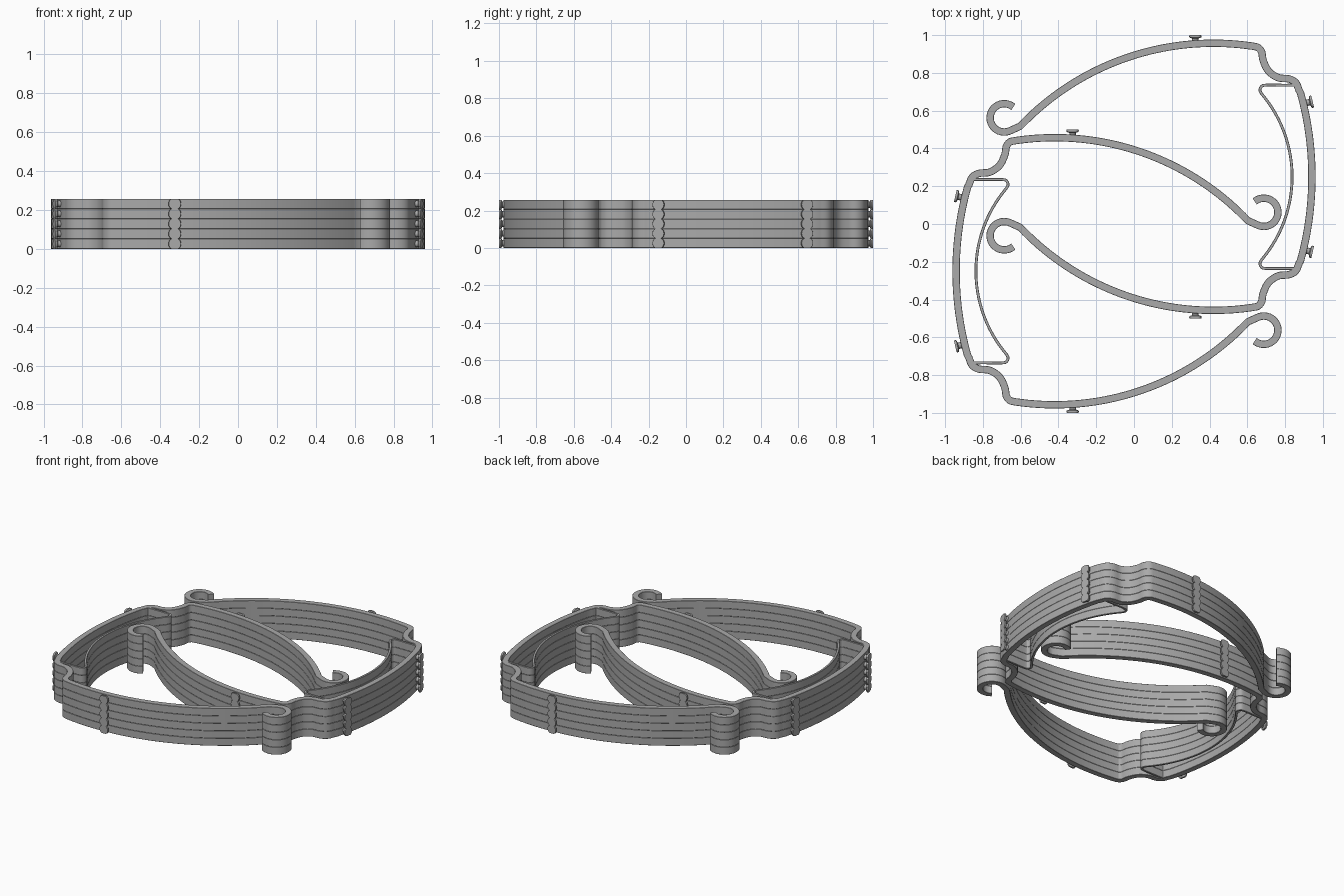
import bpy, bmesh
from math import sin, cos, pi, radians, sqrt, atan2
from mathutils import Vector, Matrix

if "Cube" in bpy.data.objects:
    bpy.data.objects.remove(bpy.data.objects["Cube"])

LAYERS, HEIGHT = 5, 0.2575
STEP = HEIGHT / LAYERS
MID = 0.25                      # mirror line of one clip

grey = bpy.data.materials.new("plain_grey")
grey.diffuse_color = (0.4, 0.4, 0.4, 1)
grey.use_nodes = True
grey.node_tree.nodes["Principled BSDF"].inputs["Base Color"].default_value = (0.4, 0.4, 0.4, 1)


def arc(cx, cy, r, a0, a1, n):
    """Points on a circle, angles in degrees."""
    return [Vector((cx + r * cos(radians(a0 + (a1 - a0) * i / n)),
                    cy + r * sin(radians(a0 + (a1 - a0) * i / n)))) for i in range(n + 1)]


def smooth(points, n=5):
    """Catmull-Rom curve through the points."""
    p = [Vector(q) for q in points]
    p = [2 * p[0] - p[1]] + p + [2 * p[-1] - p[-2]]
    out = []
    for a, b, c, d in zip(p, p[1:], p[2:], p[3:]):
        for i in range(n):
            t = i / n
            out.append(0.5 * (2 * b + (c - a) * t + (2 * a - 5 * b + 4 * c - d) * t * t
                              + (3 * b - a - 3 * c + d) * t ** 3))
    return out + [p[-2]]


def mirrored(half):
    return half + [Vector((p.x, 2 * MID - p.y)) for p in reversed(half[:-1])]


def finish(bm, name, turn):
    """Make an object, turn it about z and stack it in layers."""
    bmesh.ops.recalc_face_normals(bm, faces=bm.faces)
    bm.transform(Matrix.Rotation(turn, 4, "Z"))
    mesh = bpy.data.meshes.new(name)
    bm.to_mesh(mesh)
    bm.free()
    mesh.materials.append(grey)
    ob = bpy.data.objects.new(name, mesh)
    bpy.context.collection.objects.link(ob)
    bpy.context.view_layer.objects.active = ob
    ob.select_set(True)
    bpy.ops.object.shade_smooth_by_angle(angle=radians(30))
    ob.select_set(False)
    stack = ob.modifiers.new("stack", "ARRAY")
    stack.count = LAYERS
    stack.use_relative_offset = False
    stack.use_constant_offset = True
    stack.constant_offset_displace = (0, 0, STEP)


def ribbon(path, width, name, turn):
    """Sweep one chamfered layer section along a flat path."""
    w, c = width / 2, 0.0015
    section = [(-w + c, 0), (w - c, 0), (w, c), (w, STEP - c),
               (w - c, STEP), (-w + c, STEP), (-w, STEP - c), (-w, c)]
    bm = bmesh.new()
    rings = []
    for i, p in enumerate(path):
        t = (path[min(i + 1, len(path) - 1)] - path[max(i - 1, 0)]).normalized()
        n = Vector((t.y, -t.x))
        rings.append([bm.verts.new((p.x + n.x * o, p.y + n.y * o, z)) for o, z in section])
    for a, b in zip(rings, rings[1:]):
        for k in range(len(section)):
            j = (k + 1) % len(section)
            bm.faces.new((a[k], a[j], b[j], b[k]))
    bm.faces.new(rings[0])
    bm.faces.new(rings[-1])
    finish(bm, name, turn)


def stud(x, y, angle, name, turn):
    """Mushroom stud pointing outwards, trimmed to its layer."""
    profile = [(0.017, -0.012), (0.017, 0.021), (0.031, 0.026), (0.033, 0.031), (0.031, 0.038)]
    bm = bmesh.new()
    rings = []
    for r, d in profile:
        ring = []
        for k in range(24):
            a = 2 * pi * k / 24
            z = min(max(STEP / 2 + r * sin(a), 0), STEP)
            s = r * cos(a)
            ring.append(bm.verts.new((x + d * cos(angle) - s * sin(angle),
                                      y + d * sin(angle) + s * cos(angle), z)))
        rings.append(ring)
    for a, b in zip(rings, rings[1:]):
        for k in range(24):
            j = (k + 1) % 24
            bm.faces.new((a[k], a[j], b[j], b[k]))
    bm.faces.new(rings[0])
    bm.faces.new(rings[-1])
    finish(bm, name, turn)


# Large arcs of one clip: arm, back and inner spring
ARM = (0.42, -0.453, 1.41)
BACK_R, BACK_X = 1.66, 0.942
SPRING_R, SPRING_X = 0.678, 0.837

hook = arc(-0.687, 0.562, 0.075, 50, 290, 22)
arm = arc(*ARM, 136.5, 81.5, 40)
shoulder = smooth([arm[-1], (0.657, 0.934), (0.676, 0.91), (0.684, 0.866), (0.712, 0.81),
                   (0.763, 0.775), (0.821, 0.768), (0.856, 0.748), (0.874, 0.708)])
back = arc(BACK_X - BACK_R, MID, BACK_R, 15.5, 0, 16)
band_path = mirrored(hook + arm + shoulder[1:] + back)

corner = smooth([(0.86, 0.735), (0.78, 0.735), (0.695, 0.735), (0.674, 0.727),
                 (0.667, 0.708), (0.675, 0.69)])
spring_path = mirrored(corner + arc(SPRING_X - SPRING_R, MID, SPRING_R, 38.5, 0, 20))

# Stud positions on the outside of the band
half = 0.0195
arm_y = ARM[1] + sqrt(ARM[2] ** 2 - (0.325 - ARM[0]) ** 2) + half
back_a = atan2(0.39, BACK_R)
back_x = BACK_X - BACK_R + (BACK_R + half) * cos(back_a)
stud_spots = [("upper_arm", 0.325, arm_y - 0.012, pi / 2),
              ("lower_arm", 0.325, 2 * MID - arm_y + 0.012, -pi / 2),
              ("upper_back", back_x - 0.008, MID + 0.39, back_a),
              ("lower_back", back_x - 0.008, MID - 0.39, -back_a)]

# Two interlocking clips, one turned half a circle
for side, turn in (("left", 0), ("right", pi)):
    ribbon(band_path, 2 * half, side + "_clip_band", turn)
    ribbon(spring_path, 0.015, side + "_inner_spring", turn)
    for label, x, y, angle in stud_spots:
        stud(x, y, angle, side + "_" + label + "_stud", turn)
